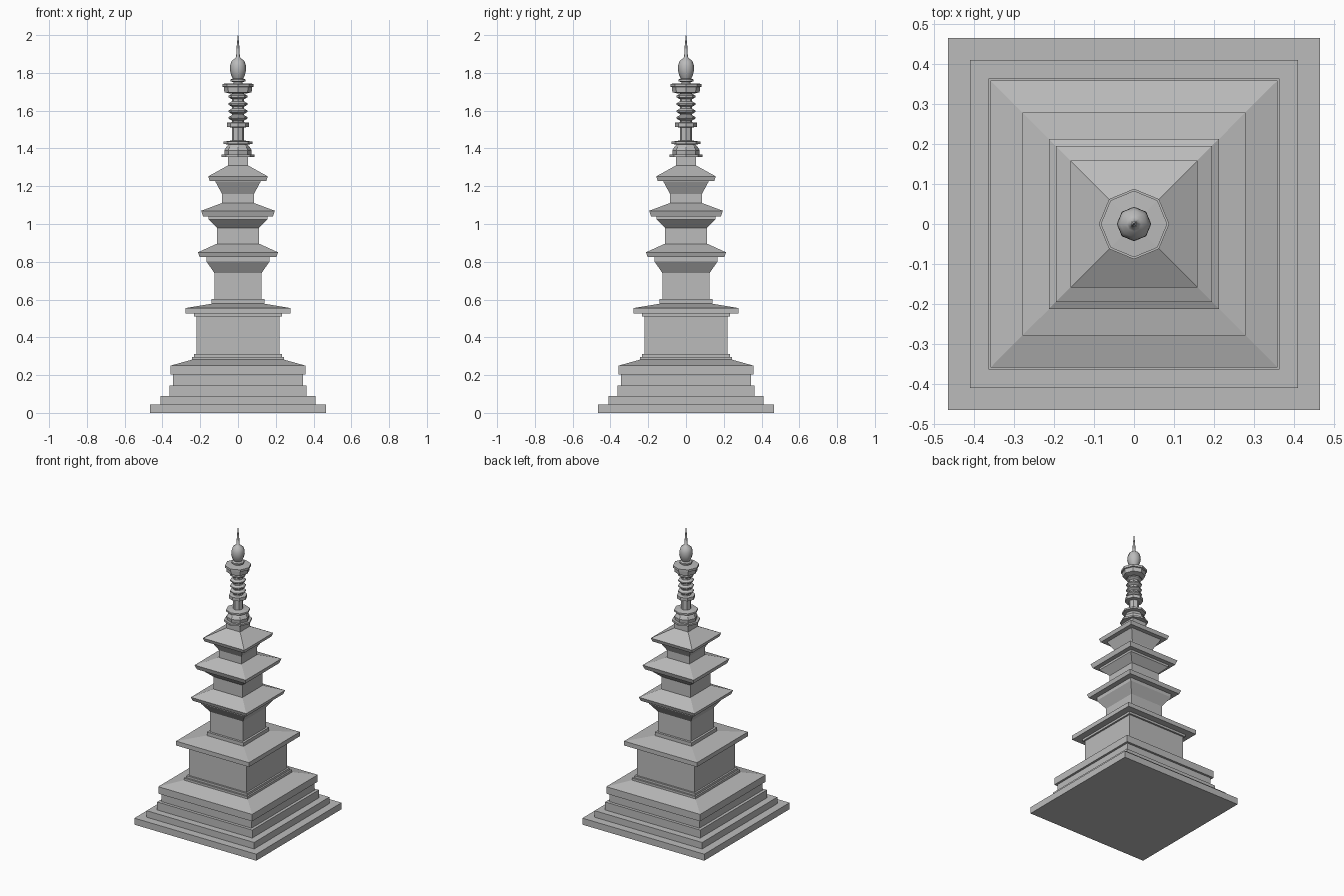
import bpy, bmesh, math

if "Cube" in bpy.data.objects:
    bpy.data.objects.remove(bpy.data.objects["Cube"])

stone = bpy.data.materials.new("grey stone")
stone.diffuse_color = (0.5, 0.5, 0.5, 1)
stone.use_nodes = True
stone.node_tree.nodes["Principled BSDF"].inputs["Base Color"].default_value = stone.diffuse_color


def lathe(name, profile, sides, smooth=False):
    """Closed prism stack from (half width or radius, z) pairs."""
    square = sides == 4
    k, turn = (math.sqrt(2), math.pi / 4) if square else (1, 0)
    bm = bmesh.new()
    rings = []
    for r, z in profile:
        rings.append([bm.verts.new((k * r * math.cos(turn + i * math.tau / sides),
                                    k * r * math.sin(turn + i * math.tau / sides), z))
                      for i in range(sides)])
    for a, b in zip(rings, rings[1:]):
        for i in range(sides):
            j = (i + 1) % sides
            bm.faces.new((a[i], a[j], b[j], b[i]))
    bm.faces.new(rings[0][::-1])
    bm.faces.new(rings[-1])
    for f in bm.faces:
        f.smooth = False
    me = bpy.data.meshes.new(name)
    bm.to_mesh(me)
    bm.free()
    me.materials.append(stone)
    ob = bpy.data.objects.new(name, me)
    bpy.context.collection.objects.link(ob)
    if smooth:
        bpy.ops.object.select_all(action='DESELECT')
        ob.select_set(True)
        bpy.context.view_layer.objects.active = ob
        bpy.ops.object.shade_smooth_by_angle(angle=math.radians(50))
    return ob


# stepped foundation and lower platform with sloped top
lathe("stepped_base", [
    (.465, 0), (.465, .045), (.41, .045), (.41, .09), (.363, .09), (.363, .145),
    (.343, .145), (.343, .202), (.358, .202), (.358, .25), (.243, .282),
    (.243, .297), (.232, .297), (.232, .312), (.22, .312)], 4)

# upper pedestal block with cap slab
lathe("pedestal", [
    (.22, .312), (.22, .51), (.232, .51), (.232, .525), (.278, .525), (.278, .555),
    (.14, .578), (.14, .602), (.125, .602)], 4)

# three storeys: body half width, base z, flare start, flare half width, flare top,
# eave underside z, eave lower and upper half widths, eave top z, next half width, roof top z
storeys = [
    (.125, .602, .74, .167, .802, .825, .203, .212, .85, .113, .895),
    (.110, .895, .98, .155, 1.025, 1.04, .185, .195, 1.07, .088, 1.11),
    (.085, 1.11, 1.16, .12, 1.225, 1.228, .15, .158, 1.252, .053, 1.31)]
for n, (w, z0, z1, fw, z2, z3, e0, e1, z4, w2, z5) in enumerate(storeys, 1):
    lathe(f"storey_{n}", [(w, z0), (w, z1), (fw, z2), (fw, z3), (e0, z3),
                          (e1, z4), (w2, z5)], 4)

# square dew basin under the finial
lathe("finial_foot", [(.053, 1.31), (.053, 1.357)], 4)

# octagonal bowl and lotus plate
lathe("finial_bowl", [
    (.088, 1.355), (.088, 1.367), (.07, 1.367), (.073, 1.39), (.062, 1.408),
    (.05, 1.42), (.076, 1.424), (.076, 1.436), (.033, 1.442), (.033, 1.515)], 8)

# stacked rings on the shaft
lathe("finial_shaft", [(.033, 1.51), (.033, 1.71)], 8)
for i, (z, r) in enumerate([(1.525, .058), (1.562, .05), (1.597, .05),
                            (1.635, .05), (1.675, .05)]):
    h = .011
    rim = [(r, z - h), (r, z + h)] if i == 0 else [(r, z - .004), (r, z + .004)]
    lathe(f"finial_ring_{i + 1}", [(.033, z - h - .003)] + rim + [(.033, z + h + .003)], 8)

# crown canopy
lathe("finial_crown", [(.04, 1.69), (.072, 1.697), (.075, 1.725), (.083, 1.727),
                       (.083, 1.742), (.03, 1.745)], 8)

# jewel with needle
lathe("finial_jewel", [(.025, 1.74), (.025, 1.752), (.04, 1.755), (.04, 1.765),
                       (.027, 1.77), (.037, 1.79), (.043, 1.815), (.042, 1.84),
                       (.034, 1.863), (.018, 1.875), (.01, 1.885), (.007, 1.94),
                       (.001, 2.0)], 8, smooth=True)
